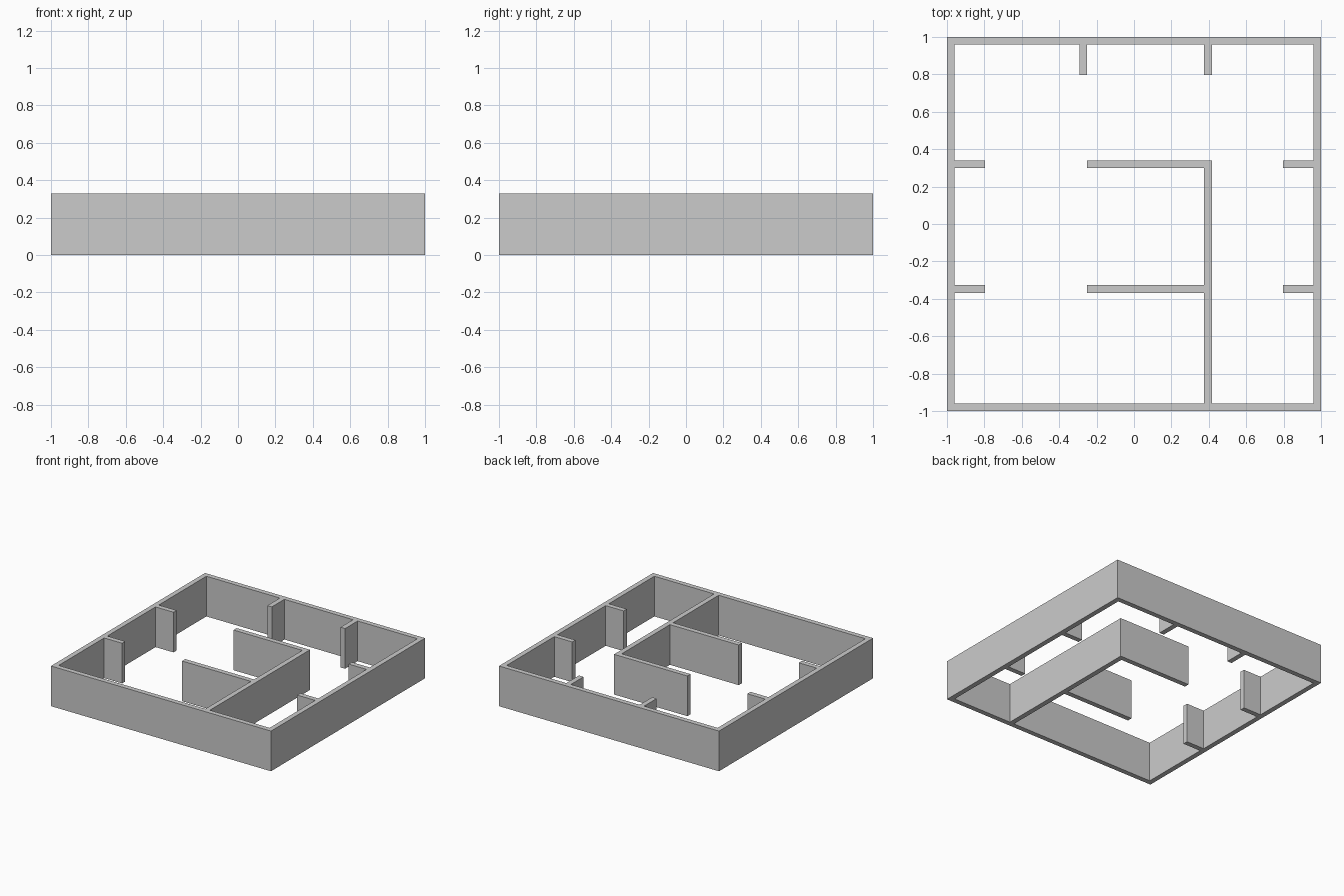
import bpy
import bmesh

if "Cube" in bpy.data.objects:
    bpy.data.objects.remove(bpy.data.objects["Cube"])

HEIGHT = 0.33
T = 0.041                      # wall thickness
IN = 1 - T                     # inner face of the outer walls
STUB = 0.796                   # inner end of the door stubs
XA, XB = -0.25, 0.375          # door edge and spine wall
ROWS = (0.299, -0.368)         # lower faces of the two cross partitions

# plan rectangles: x0, x1, y0, y1
plan = []

# outer walls
for a, b in ((-1, -IN), (IN, 1)):
    plan += [(a, b, -1, 1), (-1, 1, a, b)]

# cross partitions with a stub on each side wall
for y in ROWS:
    plan += [(XA, XB + T, y, y + T),
             (-1, -STUB, y, y + T), (STUB, 1, y, y + T)]

# spine wall from the front wall to the rear partition
plan.append((XB, XB + T, -1, ROWS[0] + T))

# stubs on the back wall
for x in (XA - T, XB):
    plan.append((x, x + T, STUB, 1))


def extrude_plan(name, rects, height):
    """Merge overlapping plan rectangles and extrude them as one solid."""
    xs = sorted({v for r in rects for v in r[:2]})
    ys = sorted({v for r in rects for v in r[2:]})
    bm = bmesh.new()
    verts = {}

    def vert(i, j):
        if (i, j) not in verts:
            verts[i, j] = bm.verts.new((xs[i], ys[j], 0))
        return verts[i, j]

    for i in range(len(xs) - 1):
        for j in range(len(ys) - 1):
            cx, cy = (xs[i] + xs[i + 1]) / 2, (ys[j] + ys[j + 1]) / 2
            if any(r[0] < cx < r[1] and r[2] < cy < r[3] for r in rects):
                bm.faces.new((vert(i, j), vert(i + 1, j),
                              vert(i + 1, j + 1), vert(i, j + 1)))
    top = bmesh.ops.extrude_face_region(bm, geom=bm.faces[:],
                                        use_keep_orig=True)["geom"]
    bmesh.ops.translate(bm, vec=(0, 0, height),
                        verts=[g for g in top if isinstance(g, bmesh.types.BMVert)])
    bmesh.ops.recalc_face_normals(bm, faces=bm.faces[:])
    bmesh.ops.dissolve_limit(bm, angle_limit=0.01,
                             verts=bm.verts[:], edges=bm.edges[:])
    mesh = bpy.data.meshes.new(name)
    bm.to_mesh(mesh)
    bm.free()
    obj = bpy.data.objects.new(name, mesh)
    bpy.context.collection.objects.link(obj)
    return obj


extrude_plan("floor_plan_walls", plan, HEIGHT)
